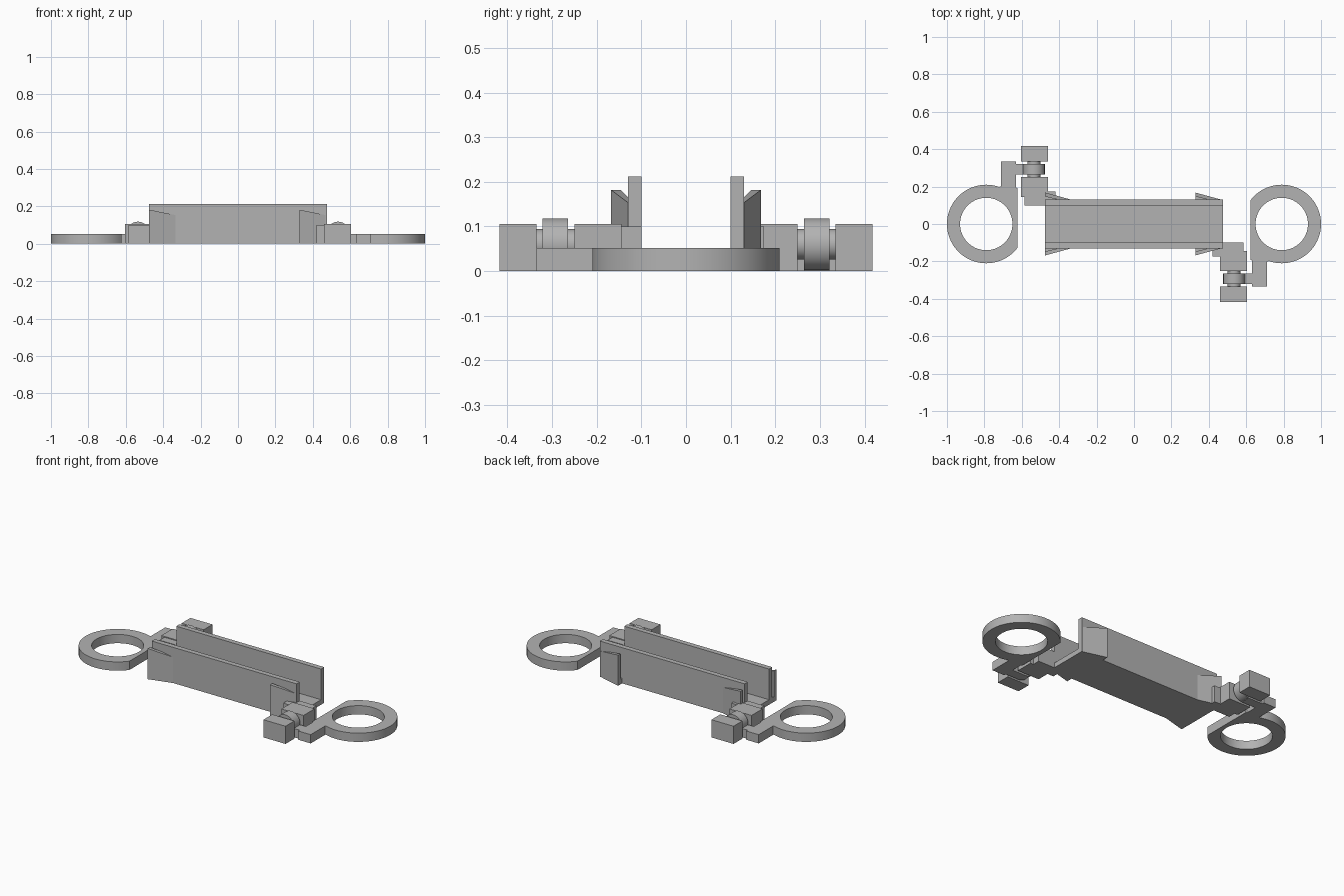
import bpy, bmesh, math
from mathutils import Matrix

if "Cube" in bpy.data.objects:
    bpy.data.objects.remove(bpy.data.objects["Cube"])

grey = bpy.data.materials.new("plain grey")
grey.use_nodes = True
grey.diffuse_color = (0.45, 0.45, 0.45, 1)
grey.node_tree.nodes["Principled BSDF"].inputs["Base Color"].default_value = (0.45, 0.45, 0.45, 1)


def finish(bm, name, turned=False, smooth=False):
    if turned:
        bmesh.ops.transform(bm, matrix=Matrix.Rotation(math.pi, 4, 'Z'), verts=bm.verts)
    bmesh.ops.recalc_face_normals(bm, faces=bm.faces)
    mesh = bpy.data.meshes.new(name)
    bm.to_mesh(mesh)
    bm.free()
    mesh.materials.append(grey)
    ob = bpy.data.objects.new(name, mesh)
    bpy.context.collection.objects.link(ob)
    if smooth:
        bpy.ops.object.select_all(action='DESELECT')
        ob.select_set(True)
        bpy.context.view_layer.objects.active = ob
        bpy.ops.object.shade_smooth_by_angle(angle=math.radians(30))
    return ob


def prism(name, outline, z0, tops, turned=False):
    """Upright prism; tops is one height or a height per corner."""
    if not isinstance(tops, (list, tuple)):
        tops = [tops] * len(outline)
    bm = bmesh.new()
    low = [bm.verts.new((x, y, z0)) for x, y in outline]
    high = [bm.verts.new((x, y, z)) for (x, y), z in zip(outline, tops)]
    bm.faces.new(low)
    bm.faces.new(high)
    n = len(outline)
    for i in range(n):
        j = (i + 1) % n
        bm.faces.new((low[i], low[j], high[j], high[i]))
    return finish(bm, name, turned)


def box(name, x0, x1, y0, y1, z0, z1, turned=False):
    return prism(name, [(x0, y0), (x1, y0), (x1, y1), (x0, y1)], z0, z1, turned)


def rod(name, x, y0, y1, z, r, turned):
    """Round bar lying along y."""
    bm = bmesh.new()
    m = Matrix.Translation((x, (y0 + y1) / 2, z)) @ Matrix.Rotation(math.pi / 2, 4, 'X')
    bmesh.ops.create_cone(bm, cap_ends=True, segments=40, radius1=r, radius2=r,
                          depth=y1 - y0, matrix=m)
    return finish(bm, name, turned, True)


def ring(name, turned):
    """Ring whose inner side is trimmed flat and squared towards the arm."""
    cx, flat, outer, inner, top, n = 0.79, 0.623, 0.21, 0.14, 0.052, 96
    bm = bmesh.new()
    loops = []
    for i in range(n):
        a = 2 * math.pi * i / n
        c, s = math.cos(a), math.sin(a)
        x, y = max(cx + outer * c, flat), outer * s
        if c < 0 and s < 0 and x < 0.715:
            k = min((cx - flat) / -c, 0.2 / -s)
            x, y = cx + k * c, k * s
        ix, iy = cx + inner * c, inner * s
        loops.append([bm.verts.new(p) for p in
                      ((x, y, 0), (x, y, top), (ix, iy, top), (ix, iy, 0))])
    for i in range(n):
        a, b = loops[i], loops[(i + 1) % n]
        for k in range(4):
            m = (k + 1) % 4
            bm.faces.new((a[k], b[k], b[m], a[m]))
    return finish(bm, name, turned, True)


# Open channel
box("channel_floor", -0.475, 0.475, -0.13, 0.13, 0, 0.03)
for side, label in ((-1, "front"), (1, "back")):
    box(label + "_wall", -0.475, 0.475, min(side * 0.1, side * 0.13),
        max(side * 0.1, side * 0.13), 0, 0.212)
    # Barbs flare outwards towards the right end
    for x, end in ((-0.475, "right"), (0.328, "left")):
        tip = x + 0.147
        barb = [(x, side * 0.168), (tip, side * 0.128), (tip - 0.07, side * 0.128), (x, side * 0.147)]
        prism(f"{label}_{end}_barb", barb, 0, [0.182, 0.152, 0.164, 0.182])
        prism(f"{label}_{end}_barb_foot",
              [(x, side * 0.168), (tip, side * 0.128), (x, side * 0.128)], 0, 0.03)

# Hinged ring ends, the second one turned half way round
for turned, end in ((False, "left"), (True, "right")):
    box(end + "_bracket_root", 0.42, 0.585, -0.175, -0.1, 0, 0.1, turned)
    box(end + "_bracket", 0.46, 0.605, -0.25, -0.145, 0, 0.105, turned)
    box(end + "_end_block", 0.46, 0.605, -0.418, -0.335, 0, 0.105, turned)
    rod(end + "_hinge_pin", 0.535, -0.34, -0.245, 0.06, 0.034, turned)
    rod(end + "_hinge_knuckle", 0.535, -0.322, -0.264, 0.06, 0.058, turned)
    box(end + "_hinge_tongue", 0.535, 0.64, -0.322, -0.264, 0, 0.052, turned)
    box(end + "_ring_arm", 0.63, 0.712, -0.335, -0.17, 0, 0.052, turned)
    ring(end + "_ring", turned)
